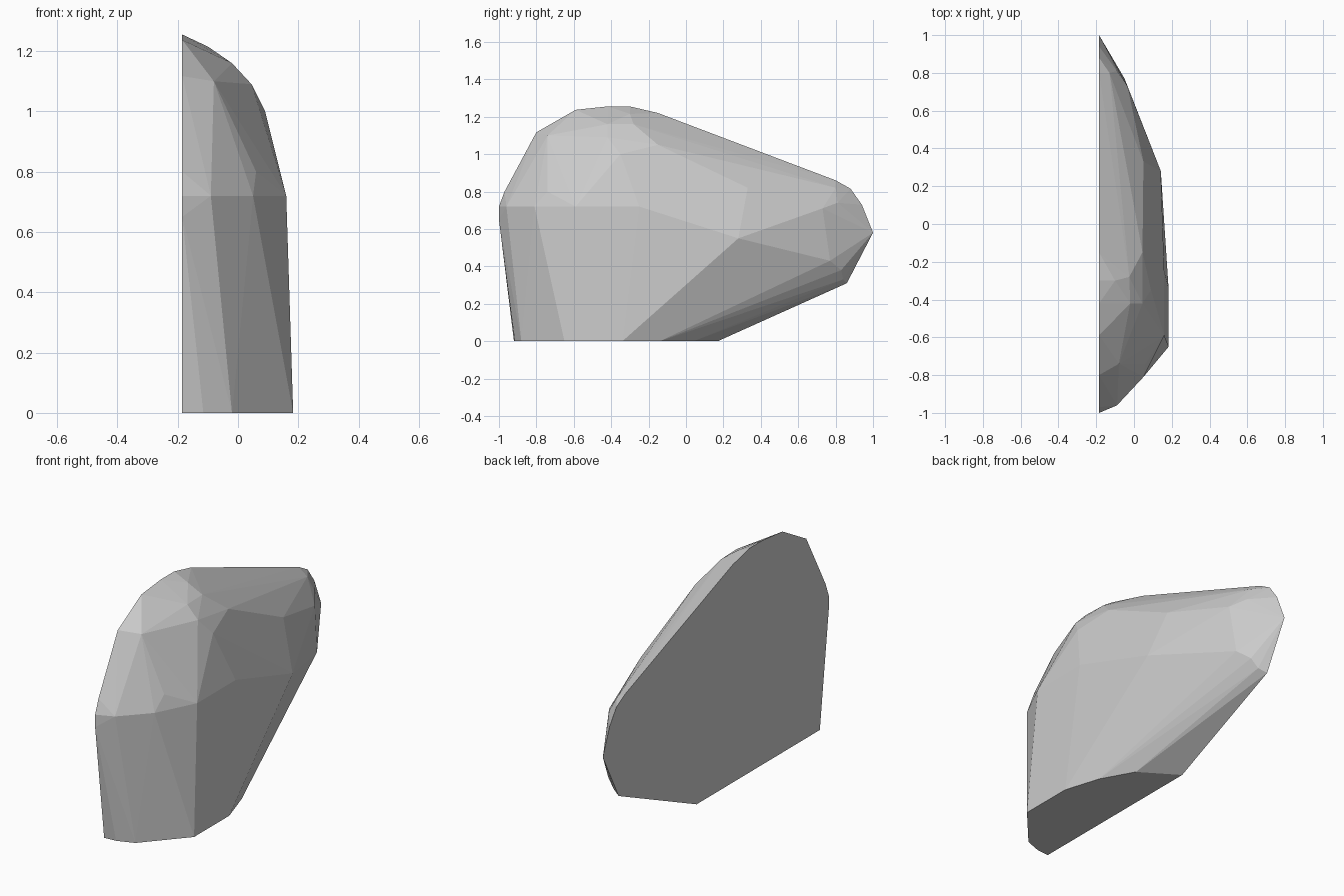
import bpy, bmesh

FLAT = -0.185  # plane of the flat back face

# Outline of the flat face (y, z)
outline = [(-0.92, 0), (-1, 0.65), (-1, 0.72), (-0.97, 0.80), (-0.80, 1.117),
           (-0.59, 1.237), (-0.42, 1.255), (-0.30, 1.255), (-0.15, 1.22),
           (0.80, 0.86), (0.88, 0.815), (0.94, 0.73), (1, 0.58),
           (0.86, 0.31), (0.17, 0)]

# Rim of the base (x, y)
base = [(-0.115, -0.915), (-0.02, -0.88), (0.183, -0.65), (0.183, -0.34),
        (0.12, -0.14), (0.02, 0.04)]

# Rim at shoulder height z = 0.72 (x, y)
shoulder = [(-0.09, -0.96), (0.05, -0.81), (0.16, -0.59), (0.16, -0.25)]

# Bulging crown and tapered end (x, y, z)
bulge = [(-0.08, -0.74, 1.10), (0.06, -0.74, 0.80), (-0.02, -0.42, 1.16),
         (-0.025, -0.28, 1.16), (-0.10, -0.30, 1.215), (0.045, -0.42, 1.09),
         (0.09, -0.35, 1.00), (0.045, -0.15, 1.05), (0.05, 0.33, 0.82),
         (0.142, 0.28, 0.55), (-0.035, 0.73, 0.71), (-0.05, 0.77, 0.43),
         (-0.09, 0.81, 0.74), (-0.13, 0.80, 0.82), (-0.10, 0.83, 0.38),
         (-0.14, 0.84, 0.33)]

points = [(FLAT, y, z) for y, z in outline]
points += [(x, y, 0) for x, y in base]
points += [(x, y, 0.72) for x, y in shoulder]
points += bulge

# Faceted shell: hull through the section points
bm = bmesh.new()
for p in points:
    bm.verts.new(p)
res = bmesh.ops.convex_hull(bm, input=bm.verts[:])
loose = [v for v in bm.verts if not v.link_faces]
bmesh.ops.delete(bm, geom=loose, context='VERTS')
bmesh.ops.dissolve_limit(bm, angle_limit=0.02, verts=bm.verts[:], edges=bm.edges[:])
bmesh.ops.recalc_face_normals(bm, faces=bm.faces[:])
mesh = bpy.data.meshes.new("half_boulder")
bm.to_mesh(mesh)
bm.free()
obj = bpy.data.objects.new("half_boulder", mesh)
bpy.context.collection.objects.link(obj)
